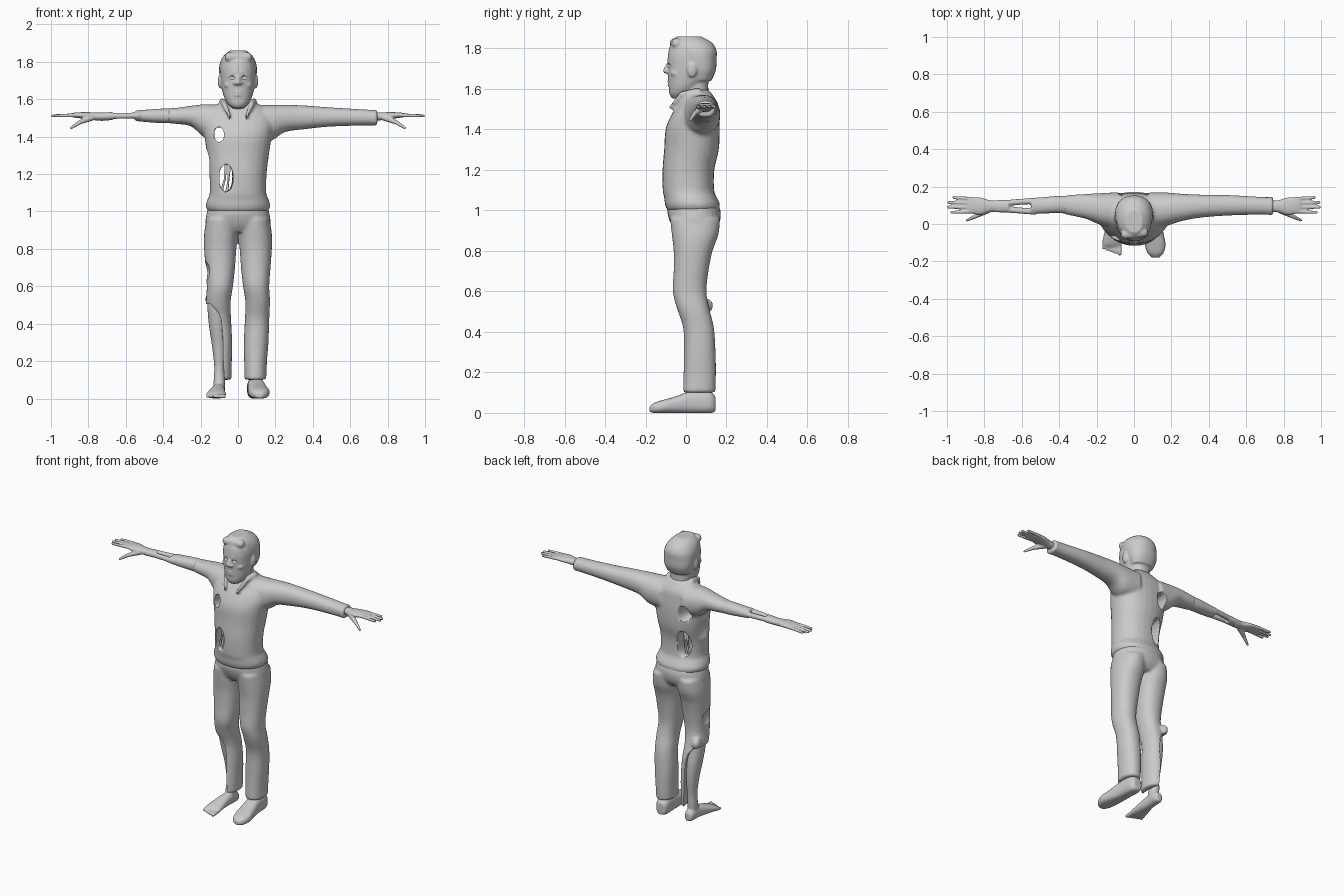
import bpy, bmesh, math
from mathutils import Vector, Matrix

grey = bpy.data.materials.new("plain grey")
grey.diffuse_color = (0.6, 0.6, 0.6, 1)


def loft(bm, axis, rows, n=28, p=2.2, sub=4):
    """Rounded tube through rows (x, y, z, radius_a, radius_b), rings square to axis."""
    rows = [Vector(r) for r in rows]
    fine = []
    for i in range(len(rows) - 1):
        a, b = rows[i], rows[i + 1]
        o, c = rows[max(i - 1, 0)], rows[min(i + 2, len(rows) - 1)]
        for k in range(sub):
            t = k / sub
            fine.append(0.5 * (2 * a + (b - o) * t + (2 * o - 5 * a + 4 * b - c) * t * t
                               + (3 * a - o - 3 * b + c) * t ** 3))
    fine.append(rows[-1])
    rings = []
    for x, y, z, ra, rb in fine:
        ring = []
        for k in range(n):
            t = 2 * math.pi * k / n
            u = math.copysign(abs(math.cos(t)) ** (2 / p), math.cos(t)) * ra
            v = math.copysign(abs(math.sin(t)) ** (2 / p), math.sin(t)) * rb
            off = {'x': (0, u, v), 'y': (u, 0, v), 'z': (u, v, 0)}[axis]
            ring.append(bm.verts.new(Vector((x, y, z)) + Vector(off)))
        rings.append(ring)
    faces = [bm.faces.new(rings[0]), bm.faces.new(rings[-1][::-1])]
    for r, s in zip(rings, rings[1:]):
        for k in range(n):
            j = (k + 1) % n
            faces.append(bm.faces.new((r[k], s[k], s[j], r[j])))
    bmesh.ops.recalc_face_normals(bm, faces=faces)


def blob(bm, x, y, z, rx, ry, rz):
    m = Matrix.Translation((x, y, z)) @ Matrix.Diagonal((rx, ry, rz, 1))
    bmesh.ops.create_uvsphere(bm, u_segments=20, v_segments=12, radius=1, matrix=m)


def rod(bm, a, b, r0, r1):
    """Tapered rod with rounded ends between two points."""
    a, b = Vector(a), Vector(b)
    d = b - a
    m = Matrix.Translation((a + b) / 2) @ d.to_track_quat('Z', 'Y').to_matrix().to_4x4()
    bmesh.ops.create_cone(bm, cap_ends=True, segments=12, radius1=r0, radius2=r1,
                          depth=d.length, matrix=m)
    blob(bm, *a, r0, r0, r0)
    blob(bm, *b, r1, r1, r1)


def to_object(bm, name):
    me = bpy.data.meshes.new(name)
    bm.to_mesh(me)
    bm.free()
    ob = bpy.data.objects.new(name, me)
    bpy.context.collection.objects.link(ob)
    return ob


def finish(bm, name, voxel, cuts=None, smooth=4):
    """Fuse the pieces into one skin, cut the openings and smooth."""
    for v in bm.verts:
        v.co.z = max(v.co.z, 0)
    ob = to_object(bm, name)
    m = ob.modifiers.new("fuse", 'REMESH')
    m.mode, m.voxel_size = 'VOXEL', voxel
    cutter = None
    if cuts:
        cutter = to_object(cuts, name + "_cutter")
        cutter.hide_render = True
        m = ob.modifiers.new("cut", 'BOOLEAN')
        m.operation, m.solver, m.object, m.use_self = 'DIFFERENCE', 'EXACT', cutter, True
    m = ob.modifiers.new("soften", 'SMOOTH')
    m.factor, m.iterations = 0.5, smooth
    dg = bpy.context.evaluated_depsgraph_get()
    me = bpy.data.meshes.new_from_object(ob.evaluated_get(dg))
    ob.modifiers.clear()
    ob.data = me
    if cutter:
        bpy.data.objects.remove(cutter)
    me.materials.clear()
    me.materials.append(grey)
    bpy.ops.object.select_all(action='DESELECT')
    ob.select_set(True)
    bpy.context.view_layer.objects.active = ob
    bpy.ops.object.shade_smooth_by_angle(angle=math.radians(50))


# Shirt: torso with one full sleeve and one torn short sleeve
bm = bmesh.new()
loft(bm, 'z', [(0, .035, 1.0, .16, .128), (0, .032, 1.03, .173, .136), (0, .022, 1.065, .163, .13),
               (0, .012, 1.1, .151, .127), (0, .012, 1.2, .153, .128), (0, .027, 1.3, .165, .135),
               (0, .033, 1.4, .18, .134), (0, .045, 1.47, .19, .118), (0, .06, 1.53, .17, .095),
               (0, .06, 1.57, .115, .072), (0, .055, 1.595, .075, .058)])
loft(bm, 'x', [(.08, .07, 1.47, .1, .1), (.18, .08, 1.475, .088, .095), (.25, .088, 1.497, .074, .073),
               (.35, .095, 1.503, .062, .064), (.5, .1, 1.505, .055, .051), (.7, .097, 1.502, .047, .042),
               (.745, .095, 1.5, .052, .043)])
loft(bm, 'x', [(-.08, .07, 1.47, .1, .1), (-.18, .08, 1.485, .085, .088), (-.25, .093, 1.51, .068, .055),
               (-.33, .1, 1.511, .056, .043), (-.37, .102, 1.511, .05, .041)])
for s in (1, -1):  # collar flaps beside the open neck
    rod(bm, (s * .085, .06, 1.59), (s * .075, -.02, 1.575), .016, .014)
    rod(bm, (s * .075, -.02, 1.575), (s * .045, -.075, 1.51), .014, .01)
cuts = bmesh.new()
loft(cuts, 'y', [(-.1, -.16, 1.41, .024, .038), (-.1, .04, 1.41, .03, .042), (-.09, .22, 1.4, .048, .065)])
loft(cuts, 'y', [(-.06, -.16, 1.175, .034, .07), (-.07, .05, 1.185, .04, .08), (-.075, .22, 1.19, .045, .1)])
blob(cuts, -.185, .06, 1.265, .05, .11, .08)
loft(cuts, 'z', [(0, -.1, 1.46, .004, .012), (0, -.075, 1.53, .022, .03), (0, -.05, 1.62, .05, .06)])
finish(bm, "torn_shirt", .009, cuts)

# Torn strands across the lower opening
bm = bmesh.new()
for x, dx in ((-.072, .02), (-.05, .012)):
    for y in (-.07, .08):
        rod(bm, (x - dx, y, 1.09), (x, y, 1.17), .009, .006)
        rod(bm, (x, y, 1.17), (x + dx * .5, y, 1.27), .006, .009)
finish(bm, "torn_strands", .005, smooth=2)

# Trousers: seat and two legs, the right one ripped open below the knee
bm = bmesh.new()
loft(bm, 'z', [(0, .035, 1.05, .15, .118), (0, .04, .99, .168, .132), (0, .045, .93, .172, .118),
               (0, .045, .89, .13, .09)])
for s in (1, -1):
    loft(bm, 'z', [(s * .085, .045, .96, .084, .124), (s * .091, .045, .88, .09, .115),
                   (s * .095, .035, .8, .086, .096), (s * .095, .025, .7, .079, .086),
                   (s * .097, .018, .6, .07, .083), (s * .105, .034, .52, .066, .08),
                   (s * .102, .062, .42, .065, .076), (s * .097, .068, .3, .066, .078),
                   (s * .094, .068, .2, .061, .08), (s * .093, .065, .1, .058, .08)])
blob(bm, -.15, .1, .53, .025, .035, .035)
cuts = bmesh.new()
loft(cuts, 'z', [(-.19, .05, .05, .125, .2), (-.195, .05, .2, .12, .2), (-.2, .05, .38, .118, .2),
                 (-.21, .05, .46, .11, .2), (-.225, .05, .505, .08, .19)])
blob(cuts, -.195, .0, .68, .05, .08, .06)
finish(bm, "torn_trousers", .009, cuts)

# Bare shin and foot
bm = bmesh.new()
loft(bm, 'z', [(-.11, .045, .56, .05, .06), (-.113, .05, .48, .05, .06), (-.11, .065, .38, .044, .056),
               (-.103, .075, .28, .036, .046), (-.1, .075, .17, .027, .034), (-.1, .07, .1, .03, .036),
               (-.1, .06, .04, .03, .04)])
loft(bm, 'y', [(-.1, .125, .03, .022, .026), (-.1, .1, .038, .032, .038), (-.104, .03, .04, .034, .04),
               (-.112, -.04, .031, .045, .031), (-.117, -.1, .02, .053, .02), (-.118, -.12, .015, .048, .013)])
for i in range(5):
    rod(bm, (-.078 - .02 * i, -.1, .016), (-.076 - .022 * i, -.157 + .007 * i, .012),
        .012, .012 - .001 * i)
finish(bm, "bare_leg", .006, smooth=3)

# Shoe
bm = bmesh.new()
loft(bm, 'y', [(.09, .145, .045, .028, .038), (.092, .115, .052, .044, .054), (.097, .03, .053, .047, .056),
               (.105, -.05, .04, .053, .042), (.113, -.11, .032, .056, .033), (.115, -.155, .025, .043, .026),
               (.115, -.18, .018, .02, .014)], p=2.6)
finish(bm, "shoe", .006)

# Bare right arm: flesh with a gap between the two forearm bones
bm = bmesh.new()
loft(bm, 'x', [(-.3, .1, 1.511, .05, .038), (-.4, .104, 1.511, .046, .039), (-.48, .1, 1.511, .044, .034),
               (-.55, .097, 1.512, .042, .028)])
loft(bm, 'x', [(-.67, .096, 1.51, .035, .022), (-.72, .095, 1.508, .033, .021), (-.78, .095, 1.508, .03, .02)])
for y in (.066, .124):
    rod(bm, (-.53, y, 1.513), (-.69, .6 * y + .038, 1.51), .017, .016)
finish(bm, "bare_arm", .006, smooth=3)

# Hands
for s, name in ((1, "left_hand"), (-1, "right_hand")):
    bm = bmesh.new()
    loft(bm, 'x', [(s * .72, .095, 1.506, .03, .022), (s * .77, .095, 1.509, .032, .021),
                   (s * .82, .095, 1.513, .046, .018), (s * .87, .1, 1.515, .044, .014),
                   (s * .89, .1, 1.515, .036, .01)])
    for y0, y1, tip in ((.134, .142, .965), (.112, .116, .99), (.09, .09, .992), (.067, .062, .975)):
        rod(bm, (s * .865, y0, 1.515), (s * tip, y1, 1.511), .011, .008)
    rod(bm, (s * .78, .075, 1.503), (s * .845, .042, 1.477), .018, .012)
    rod(bm, (s * .845, .042, 1.477), (s * .893, .02, 1.446), .012, .007)
    finish(bm, name, .005, smooth=2)

# Head with neck, hair, ears and face
bm = bmesh.new()
loft(bm, 'z', [(0, .045, 1.48, .07, .07), (0, .045, 1.56, .066, .066), (0, .04, 1.64, .068, .07)])
loft(bm, 'z', [(0, -.035, 1.553, .03, .034), (0, -.025, 1.575, .055, .057), (0, -.008, 1.61, .074, .077),
               (0, .018, 1.66, .087, .107), (0, .027, 1.71, .093, .118), (0, .03, 1.76, .096, .12),
               (0, .03, 1.8, .089, .113), (0, .025, 1.835, .07, .09), (0, .02, 1.855, .036, .05)])
loft(bm, 'z', [(0, .075, 1.64, .075, .05), (0, .075, 1.69, .094, .072), (0, .058, 1.745, .101, .093),
               (0, .045, 1.79, .098, .106), (0, .026, 1.83, .079, .101), (0, .013, 1.86, .045, .06)])
rod(bm, (-.045, -.055, 1.825), (.05, -.045, 1.825), .026, .026)  # fringe
rod(bm, (0, -.085, 1.725), (0, -.1, 1.69), .01, .014)  # nose
blob(bm, 0, -.058, 1.582, .028, .026, .022)  # chin
for z in (1.622, 1.638):  # lips
    blob(bm, 0, -.078, z, .028, .014, .007)
for s in (1, -1):
    rod(bm, (s * .018, -.08, 1.743), (s * .062, -.052, 1.742), .013, .012)  # brow
    blob(bm, s * .05, -.048, 1.677, .026, .028, .022)  # cheek
    blob(bm, s * .015, -.092, 1.686, .01, .012, .009)  # nostril
    blob(bm, s * .095, .03, 1.695, .013, .024, .038)  # ear
cuts = bmesh.new()
for s in (1, -1):
    blob(cuts, s * .036, -.088, 1.716, .02, .014, .011)  # eye hollow
finish(bm, "head", .006, cuts, smooth=3)
